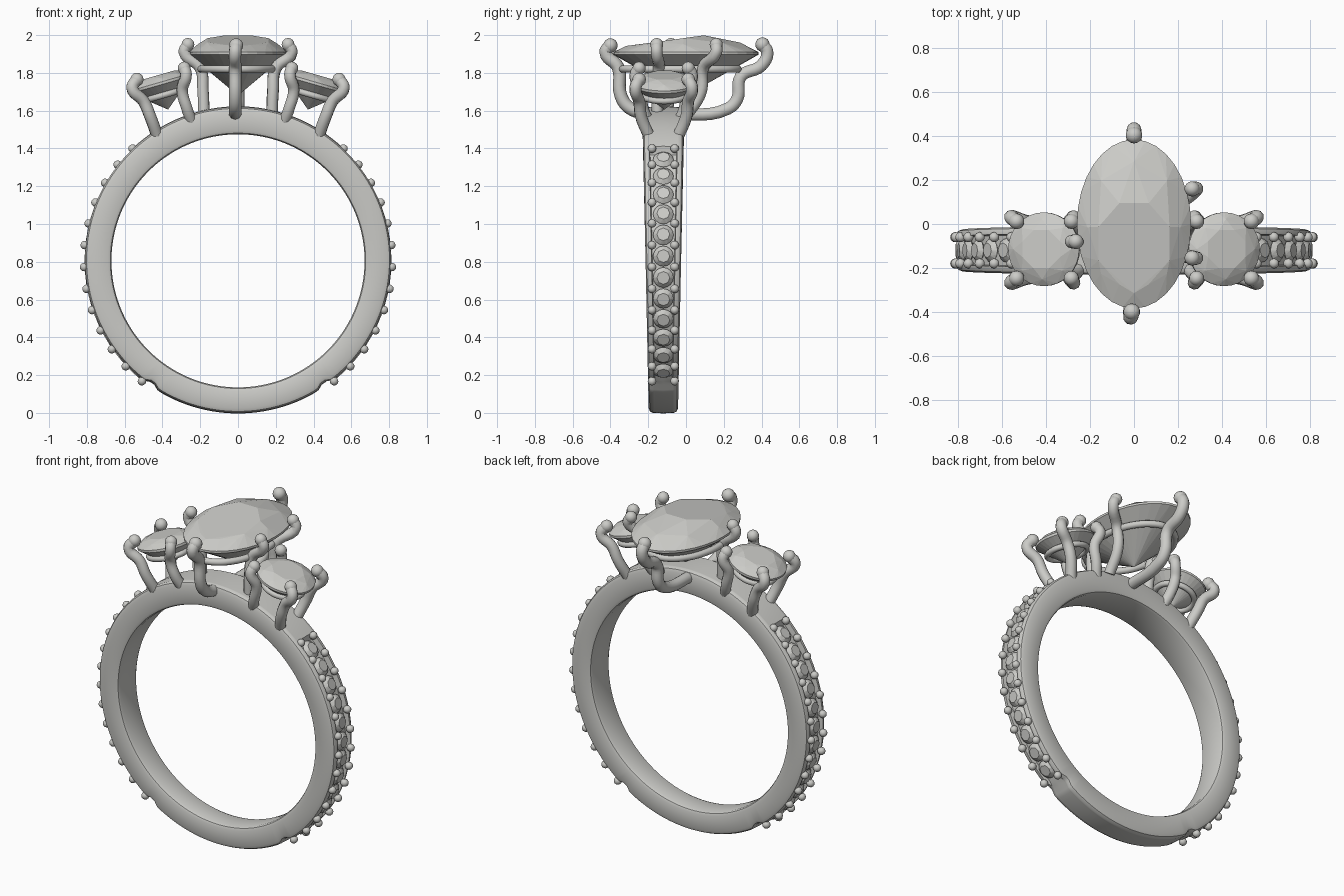
import bpy, bmesh, math
from math import sin, cos, pi, radians
from mathutils import Matrix, Vector

cube = bpy.data.objects.get("Cube")
if cube:
    bpy.data.objects.remove(cube)

mat = bpy.data.materials.new("pale_warm_grey")
mat.use_nodes = True
GREY = (0.6, 0.6, 0.575, 1)
mat.diffuse_color = GREY
mat.node_tree.nodes["Principled BSDF"].inputs["Base Color"].default_value = GREY

CENTRE = Vector((0, -0.12, 0.805))      # middle of the finger hole
RISE = math.tau / 44                    # angle between neighbouring small stones


def add(name, data, matrix=None):
    ob = bpy.data.objects.new(name, data)
    bpy.context.collection.objects.link(ob)
    if matrix:
        ob.matrix_world = matrix
    if not data.materials:
        data.materials.append(mat)
    return ob


def to_mesh(name, bm, smooth=False):
    me = bpy.data.meshes.new(name)
    bmesh.ops.recalc_face_normals(bm, faces=bm.faces)
    for f in bm.faces:
        f.smooth = smooth
    bm.to_mesh(me)
    bm.free()
    return me


def ring(n, rx, ry, z, y=0, turn=0.0, slope=0.0):
    angles = [(i + turn) * math.tau / n for i in range(n)]
    return [(rx * cos(a), y + ry * sin(a), z + slope * ry * sin(a)) for a in angles]


def gem_mesh(name, points):
    """Faceted stone as the hull of its facet corners."""
    bm = bmesh.new()
    for p in points:
        bm.verts.new(p)
    bmesh.ops.convex_hull(bm, input=bm.verts[:])
    bmesh.ops.delete(bm, geom=[v for v in bm.verts if not v.link_faces], context='VERTS')
    bmesh.ops.dissolve_limit(bm, angle_limit=0.02, verts=bm.verts[:], edges=bm.edges[:])
    return to_mesh(name, bm)


def ball_mesh(name, r):
    bm = bmesh.new()
    bmesh.ops.create_uvsphere(bm, u_segments=14, v_segments=8, radius=r)
    return to_mesh(name, bm, True)


def wire(name, points, r, closed=False, matrix=None):
    """Round wire through the points."""
    cu = bpy.data.curves.new(name, 'CURVE')
    cu.dimensions = '3D'
    cu.bevel_depth = r
    cu.bevel_resolution = 3
    cu.resolution_u = 6
    cu.use_fill_caps = True
    sp = cu.splines.new('BEZIER')
    sp.bezier_points.add(len(points) - 1)
    sp.use_cyclic_u = closed
    for bp, p in zip(sp.bezier_points, points):
        bp.co = p
        bp.handle_left_type = bp.handle_right_type = 'AUTO'
    ob = add(name, cu, matrix)
    bpy.ops.object.select_all(action='DESELECT')
    ob.select_set(True)
    bpy.context.view_layer.objects.active = ob
    bpy.ops.object.convert(target='MESH')
    bpy.context.object.name = name


def prong(name, points, r):
    wire(name, points, r)
    tip = ball_mesh(name + "_tip", r * 1.12)
    add(name + "_tip", tip, Matrix.Translation(points[0]))


# Band: a cross-section swept round the hole, grooved where the small stones sit
SEG = 180
bm = bmesh.new()
loops = []
for i in range(SEG):
    a = i * math.tau / SEG
    up = math.degrees(math.atan2(sin(a), abs(cos(a))))
    w = 0.094 + 0.016 * sin(a)
    out = 0.81 + 0.005 * sin(a) - 0.022 * math.exp(-((up + 55) / 2) ** 2)
    floor = 0.78 if -52 < up < 47 else out + 0.003
    half = [(0, 0.67), (w - 0.02, 0.67), (w - 0.006, 0.676), (w, 0.69), (w, out - 0.025),
            (w - 0.007, out - 0.008), (w - 0.022, out), (w - 0.032, out),
            (w - 0.036, min(floor, out)), (0, floor)]
    prof = half + [(-y, r) for y, r in half[-2:0:-1]]
    loops.append([bm.verts.new(CENTRE + Vector((r * cos(a), y, r * sin(a)))) for y, r in prof])
for i in range(SEG):
    p, q = loops[i], loops[(i + 1) % SEG]
    for j in range(len(p)):
        k = (j + 1) % len(p)
        bm.faces.new((p[j], p[k], q[k], q[j]))
band = add("band", to_mesh("band", bm, True))
bpy.context.view_layer.objects.active = band
band.select_set(True)
bpy.ops.object.shade_smooth_by_angle(angle=radians(35))

# Small stones and the beads that hold them, along both shoulders
small = gem_mesh("small_stone", ring(16, 0.054, 0.054, 0) + ring(8, 0.034, 0.034, 0.02)
                 + ring(8, 0.03, 0.03, -0.02))
bead = ball_mesh("bead", 0.023)


def radial(side, angle, r, y=0.0):
    return (Matrix.Translation(CENTRE + Vector((0, y, 0)))
            @ Matrix.Rotation(side * (pi / 2 - angle), 4, 'Y') @ Matrix.Translation((0, 0, r)))


for side, label in ((1, "left"), (-1, "right")):
    for i in range(13):
        angle = radians(-51.4) + i * RISE
        if i < 12:
            add(f"small_stone_{label}", small, radial(side, angle + RISE / 2, 0.792))
        for y in (-0.06, 0.06):
            add(f"bead_{label}", bead, radial(side, angle, 0.815, y))

# Large oval stone with its leaning top facet
add("oval_stone", gem_mesh("oval_stone",
    ring(32, 0.26, 0.385, 1.897) + ring(32, 0.26, 0.385, 1.91)
    + ring(8, 0.212, 0.3, 1.952, -0.015, 0, 0.03)
    + ring(8, 0.175, 0.2, 1.973, -0.09, 0.5, 0.14)
    + ring(8, 0.13, 0.2, 1.79, 0, 0.5) + [(0, 0, 1.68)]))
wire("oval_gallery_wire", ring(16, 0.2, 0.305, 1.82, -0.03), 0.02, True)

# Prongs of the oval stone, listed from tip to foot
prong("oval_prong_front", [(-0.01, -0.4, 1.945), (-0.015, -0.425, 1.91), (-0.015, -0.36, 1.83),
      (-0.015, -0.345, 1.68), (-0.015, -0.3, 1.615), (-0.015, -0.2, 1.58)], 0.034)
prong("oval_prong_back", [(0, 0.405, 1.95), (0, 0.43, 1.91), (0, 0.4, 1.84), (0, 0.29, 1.78),
      (0, 0.27, 1.66), (0, 0.22, 1.61), (0, -0.05, 1.575)], 0.034)
for name, sx, y, foot in (("left_back", 1, 0.16, 0.0), ("left_front", 1, -0.155, -0.15),
                          ("right", -1, -0.08, -0.1)):
    mid = (y + foot) / 2
    prong("oval_prong_" + name, [(sx * 0.265, y, 1.95), (sx * 0.285, y, 1.91),
          (sx * 0.2, mid + 0.01, 1.825), (sx * 0.185, mid, 1.7), (sx * 0.18, foot, 1.57)], 0.031)

# Round side stones, tilted outward, each in a four-prong basket
round_mesh = gem_mesh("round_stone", ring(32, 0.168, 0.168, -0.008) + ring(32, 0.168, 0.168, 0.006)
                      + ring(8, 0.137, 0.137, 0.03) + ring(8, 0.095, 0.095, 0.045, 0, 0.5)
                      + [(0, 0, -0.145)])
for side, label in ((1, "left"), (-1, "right")):
    seat = (Matrix.Translation((side * 0.41, -0.115, 1.745))
            @ Matrix.Rotation(side * radians(16), 4, 'Y'))
    add(f"round_stone_{label}", round_mesh, seat)
    wire(f"round_gallery_wire_{label}", ring(12, 0.115, 0.115, -0.065), 0.017, True, seat)
    for s, end in ((-1, "front"), (1, "back")):
        def at(x, y, z):
            return (side * x, -0.118 + s * y, z)
        prong(f"outer_prong_{label}_{end}", [at(0.535, 0.13, 1.765), at(0.56, 0.15, 1.72),
              at(0.5, 0.13, 1.65), at(0.465, 0.12, 1.57), at(0.425, 0.075, 1.46)], 0.032)
        prong(f"inner_prong_{label}_{end}", [at(0.285, 0.13, 1.825), at(0.275, 0.15, 1.79),
              at(0.295, 0.125, 1.71), at(0.27, 0.11, 1.61), at(0.245, 0.08, 1.54)], 0.031)
